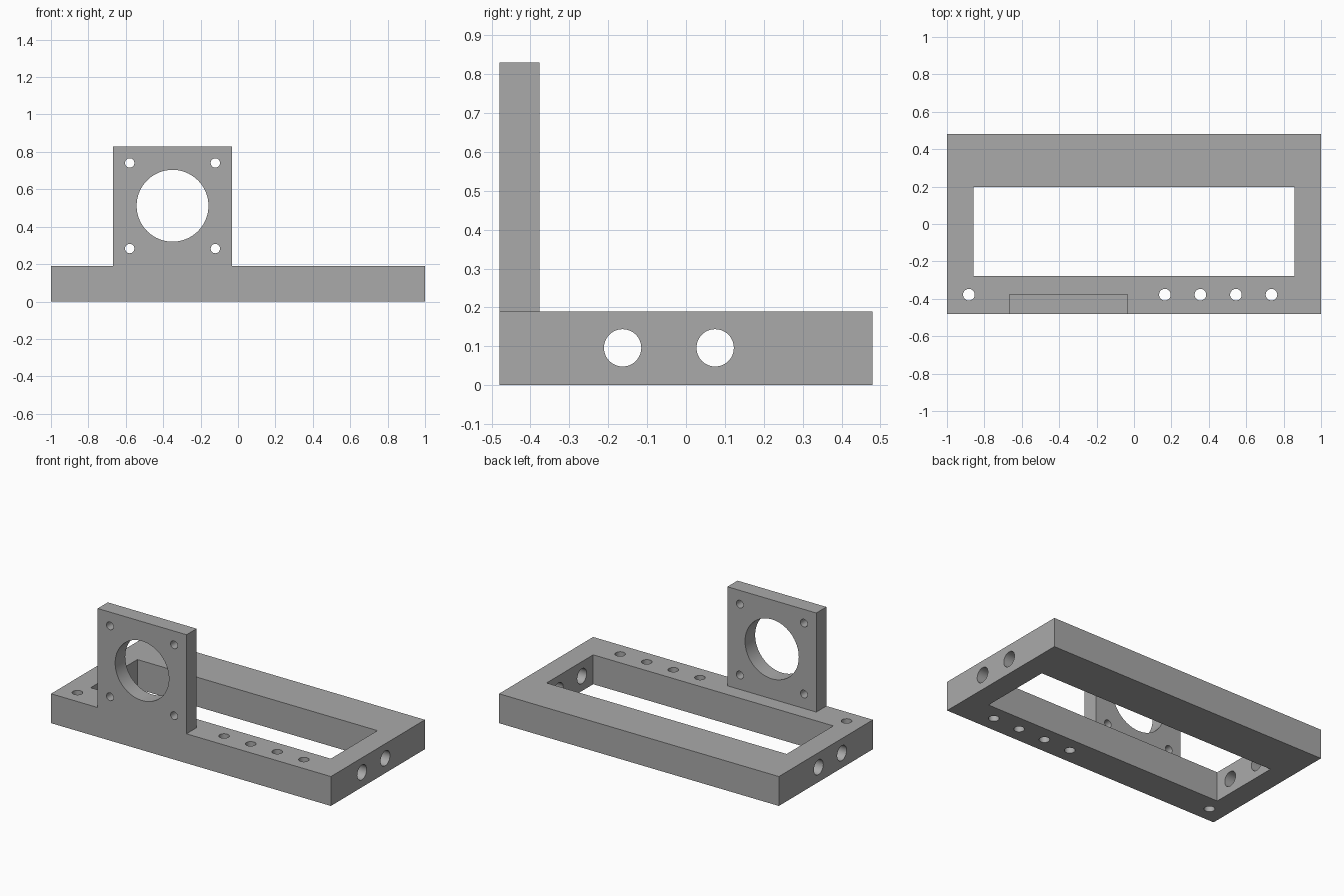
import bpy, bmesh, math
from mathutils import Vector

default = bpy.data.objects.get("Cube")
if default:
    bpy.data.objects.remove(default, do_unlink=True)

grey = bpy.data.materials.new("machined grey")
grey.use_nodes = True
colour = (0.4, 0.4, 0.4, 1)
grey.diffuse_color = colour
grey.node_tree.nodes["Principled BSDF"].inputs["Base Color"].default_value = colour


def box(name, low, high):
    low, high = Vector(low), Vector(high)
    bpy.ops.mesh.primitive_cube_add(size=1, location=(low + high) / 2)
    ob = bpy.context.object
    ob.name = name
    ob.scale = high - low
    bpy.ops.object.transform_apply(location=True, scale=True)
    ob.data.materials.append(grey)
    return ob


def drill(name, centre, radius, depth, axis, sides=48):
    turn = {"X": (0, math.pi / 2, 0), "Y": (math.pi / 2, 0, 0), "Z": (0, 0, 0)}[axis]
    bpy.ops.mesh.primitive_cylinder_add(vertices=sides, radius=radius, depth=depth,
                                        location=centre, rotation=turn)
    ob = bpy.context.object
    ob.name = name
    ob.data.materials.append(grey)
    return ob


def combine(target, tool, operation):
    tool.hide_render = True
    mod = target.modifiers.new(operation.lower(), "BOOLEAN")
    mod.operation, mod.object, mod.solver = operation, tool, "EXACT"
    bpy.context.view_layer.objects.active = target
    bpy.ops.object.modifier_apply(modifier=mod.name)
    bpy.data.objects.remove(tool, do_unlink=True)


# Base block with the upright mounting plate flush at its front
width, half_depth, base_top = 1.0, 0.48, 0.19
plate_back = -0.377
bracket = box("mounting_bracket", (-width, -half_depth, 0), (width, half_depth, base_top))
plate = box("upright_plate", (-0.667, -half_depth, 0.1), (-0.032, plate_back, 0.83))
combine(bracket, plate, "UNION")

# Merge flush faces of plate and base
bm = bmesh.new()
bm.from_mesh(bracket.data)
bmesh.ops.dissolve_limit(bm, angle_limit=0.01, verts=bm.verts, edges=bm.edges)
bm.to_mesh(bracket.data)
bm.free()

# Rectangular window through the base
window = box("window_cutter", (-0.858, -0.278, -0.1), (0.858, 0.198, 0.3))
combine(bracket, window, "DIFFERENCE")

# Large bore and four screw holes in the plate
bore_x, bore_z, spacing = -0.35, 0.512, 0.229
plate_y = (plate_back - half_depth) / 2
combine(bracket, drill("bore_cutter", (bore_x, plate_y, bore_z), 0.192, 0.2, "Y", 96), "DIFFERENCE")
for sx in (-1, 1):
    for sz in (-1, 1):
        spot = (bore_x + sx * spacing, plate_y, bore_z + sz * spacing)
        combine(bracket, drill("screw_cutter", spot, 0.025, 0.2, "Y"), "DIFFERENCE")

# Vertical holes along the front rail
for x in (-0.883, 0.165, 0.355, 0.545, 0.735):
    combine(bracket, drill("rail_cutter", (x, -0.378, 0.1), 0.031, 0.4, "Z"), "DIFFERENCE")

# Rod holes through both end rails
for y in (-0.163, 0.075):
    combine(bracket, drill("rod_cutter", (0, y, 0.096), 0.048, 2.4, "X"), "DIFFERENCE")

# Smooth hole walls, sharp edges elsewhere
bpy.ops.object.select_all(action="DESELECT")
bracket.select_set(True)
bpy.context.view_layer.objects.active = bracket
bpy.ops.object.shade_smooth_by_angle(angle=math.radians(30))
